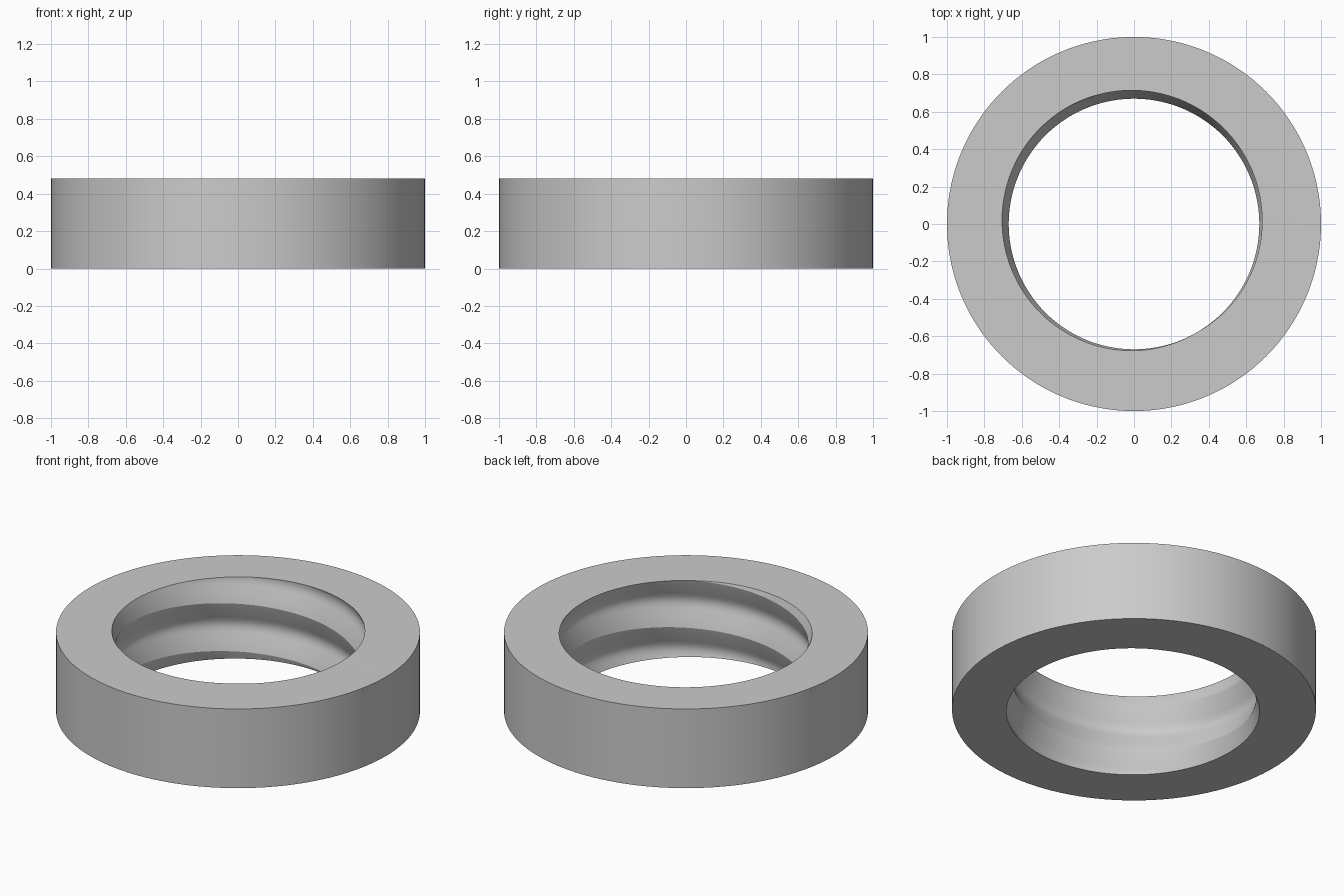
import bpy, bmesh, math

cube = bpy.data.objects.get("Cube")
if cube:
    bpy.data.objects.remove(cube, do_unlink=True)

HEIGHT, OUTER, CREST = 0.48, 1.0, 0.67
PITCH, DEPTH, STEPS = 0.29, 0.05, 144
# Groove section over one pitch: (fraction of half pitch, fraction of depth)
half = [(0, 0), (0.35, 0.31), (0.7, 0.75), (0.85, 0.91), (1, 0.97)]
section = [(f / 2, d) for f, d in half] + [(1 - f / 2, d) for f, d in half[-2:0:-1]]

bm = bmesh.new()


def thread_point(i, k):
    """Point k of the helical groove section at angular step i."""
    turn, (frac, depth) = k // len(section), section[k % len(section)]
    a = 2 * math.pi * i / STEPS
    z = HEIGHT + PITCH * (i / STEPS + 1 / 6 + turn - 4 + frac)
    r = CREST + DEPTH * depth
    return bm.verts.new((r * math.cos(a), r * math.sin(a), z))


# Threaded bore, a helical sheet trimmed at both faces of the ring
columns = [[thread_point(i, k) for k in range(5 * len(section) + 1)] for i in range(STEPS + 1)]
for a, b in zip(columns, columns[1:]):
    for k in range(len(a) - 1):
        bm.faces.new((a[k], b[k], b[k + 1], a[k + 1]))
bmesh.ops.remove_doubles(bm, verts=bm.verts, dist=0.0001)
for z, direction in ((0, -1), (HEIGHT, 1)):
    bmesh.ops.bisect_plane(bm, geom=bm.verts[:] + bm.edges[:] + bm.faces[:],
                           plane_co=(0, 0, z), plane_no=(0, 0, direction),
                           dist=0.0001, clear_outer=True)
bmesh.ops.remove_doubles(bm, verts=bm.verts, dist=0.0005)

# Outer wall
rims = [[bm.verts.new((OUTER * math.cos(2 * math.pi * i / STEPS),
                       OUTER * math.sin(2 * math.pi * i / STEPS), z))
         for i in range(STEPS)] for z in (0, HEIGHT)]
low, high = rims
for i in range(STEPS):
    j = (i + 1) % STEPS
    bm.faces.new((low[i], low[j], high[j], high[i]))

# Flat top and bottom faces between the bore and the outer wall
for z in (0, HEIGHT):
    rim = [e for e in bm.edges if e.is_boundary
           and all(abs(v.co.z - z) < 0.001 for v in e.verts)]
    bmesh.ops.triangle_fill(bm, edges=rim, use_beauty=True)
bmesh.ops.recalc_face_normals(bm, faces=bm.faces)

mesh = bpy.data.meshes.new("threaded_ring")
bm.to_mesh(mesh)
bm.free()
ring = bpy.data.objects.new("threaded_ring", mesh)
bpy.context.collection.objects.link(ring)

# Plain grey material
grey = bpy.data.materials.new("light_grey")
grey.use_nodes = True
grey.diffuse_color = (0.6, 0.6, 0.6, 1)
grey.node_tree.nodes["Principled BSDF"].inputs["Base Color"].default_value = (0.6, 0.6, 0.6, 1)
mesh.materials.append(grey)

bpy.context.view_layer.objects.active = ring
ring.select_set(True)
bpy.ops.object.shade_smooth_by_angle(angle=math.radians(28))
